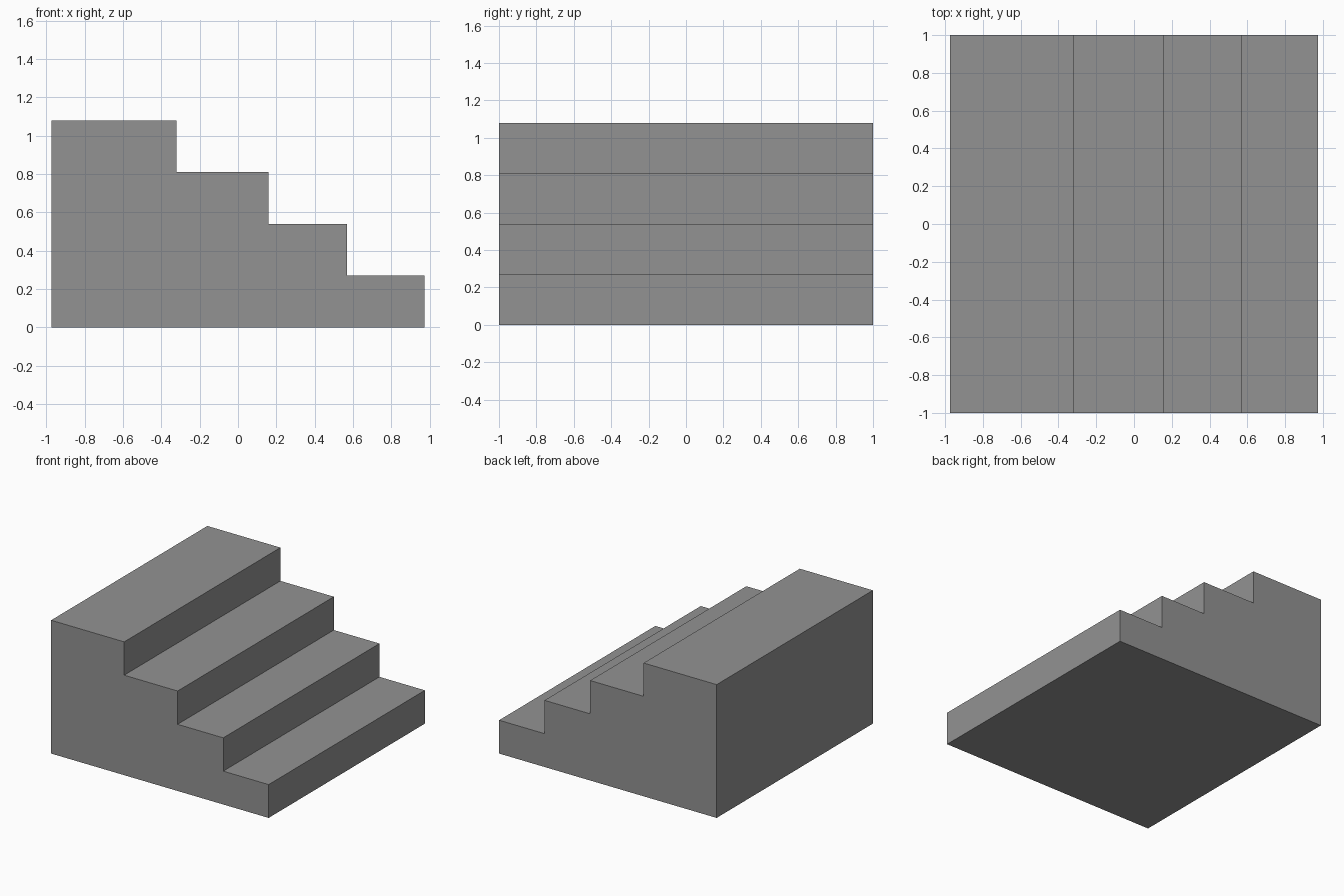
import bpy
import bmesh

if "Cube" in bpy.data.objects:
    bpy.data.objects.remove(bpy.data.objects["Cube"])

WIDTH = 2.0        # along y
RISE = 0.27        # height of each step
# Tread edges along x, from the tall back landing to the lowest step
EDGES = [-0.975, -0.32, 0.159, 0.568, 0.975]

grey = bpy.data.materials.new("plain grey")
grey.diffuse_color = (0.29, 0.29, 0.29, 1.0)
grey.use_nodes = True
grey.node_tree.nodes["Principled BSDF"].inputs["Base Color"].default_value = grey.diffuse_color

# Side profile of the solid staircase
steps = len(EDGES) - 1
profile = [(EDGES[-1], 0.0)]
for i in range(steps - 1, -1, -1):
    z = RISE * (steps - i)
    profile += [(EDGES[i + 1], z), (EDGES[i], z)]
profile.append((EDGES[0], 0.0))

# Extrude the profile across the full width
bm = bmesh.new()
face = bm.faces.new([bm.verts.new((x, -WIDTH / 2, z)) for x, z in profile])
result = bmesh.ops.extrude_face_region(bm, geom=[face], use_keep_orig=True)
moved = [v for v in result["geom"] if isinstance(v, bmesh.types.BMVert)]
bmesh.ops.translate(bm, verts=moved, vec=(0, WIDTH, 0))
bmesh.ops.recalc_face_normals(bm, faces=bm.faces)

mesh = bpy.data.meshes.new("staircase")
bm.to_mesh(mesh)
bm.free()
mesh.materials.append(grey)
staircase = bpy.data.objects.new("staircase", mesh)
bpy.context.collection.objects.link(staircase)
